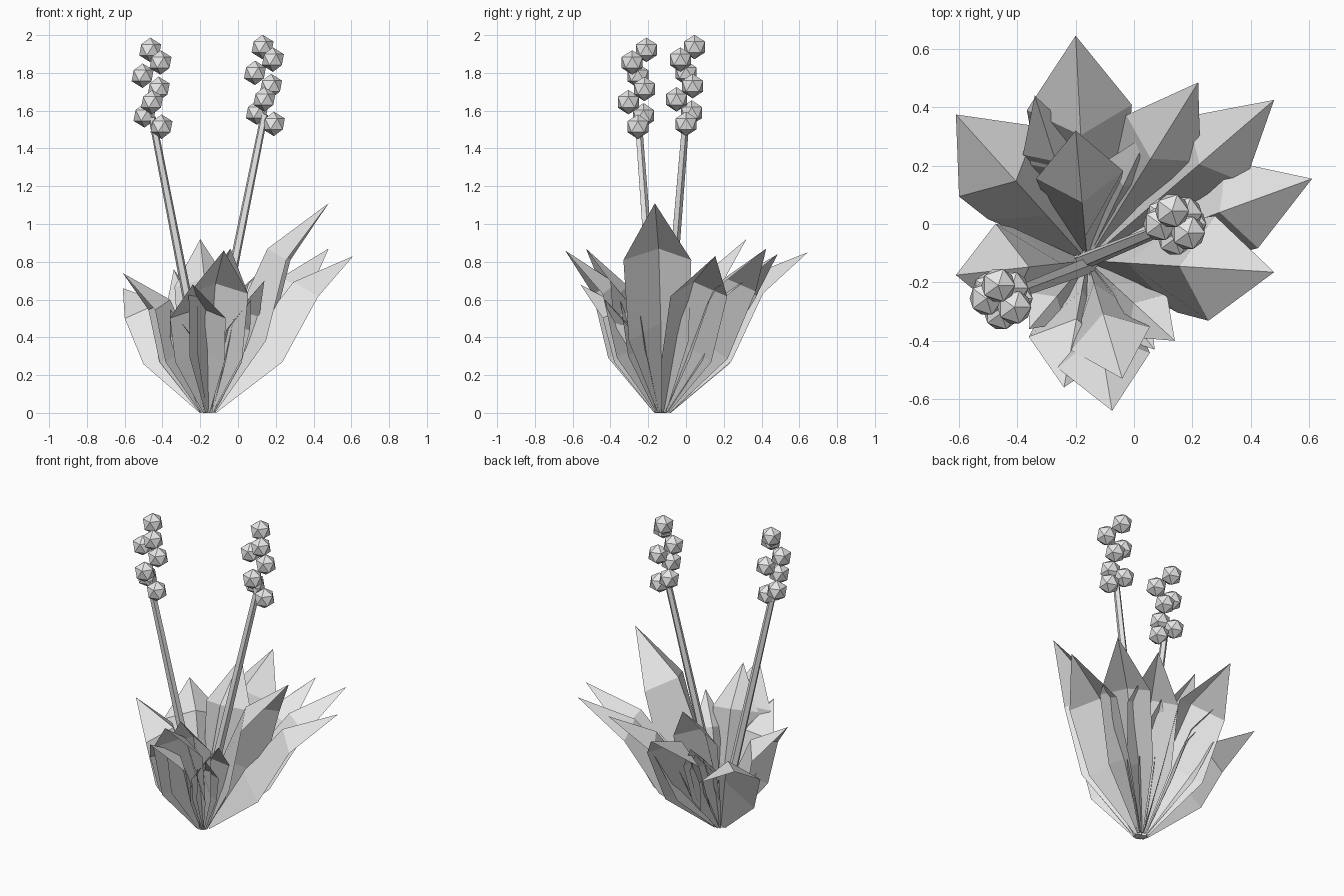
import bpy
import bmesh
from mathutils import Vector

cube = bpy.data.objects.get("Cube")
if cube:
    bpy.data.objects.remove(cube, do_unlink=True)

grey = bpy.data.materials.new("light grey")
grey.use_nodes = True
grey.diffuse_color = (0.8, 0.8, 0.8, 1)
grey.node_tree.nodes["Principled BSDF"].inputs["Base Color"].default_value = (0.8, 0.8, 0.8, 1)

CENTRE = Vector((-0.16, -0.125, 0))
UP = Vector((0, 0, 1))


def finish(bm, name):
    mesh = bpy.data.meshes.new(name)
    bm.to_mesh(mesh)
    bm.free()
    mesh.materials.append(grey)
    obj = bpy.data.objects.new(name, mesh)
    bpy.context.collection.objects.link(obj)
    return obj


def leaf(name, tip, width):
    """Pointed arching leaf with a raised midrib and drooping sides."""
    tip = Vector(tip)
    out = Vector((tip.x - CENTRE.x, tip.y - CENTRE.y, 0)).normalized()
    base = CENTRE + out * 0.04
    along = tip - base
    side = along.cross(UP).normalized()
    inward = side.cross(along).normalized()
    low_tip = max(0, 0.8 - tip.z)
    bm = bmesh.new()
    rows = []
    # Each row: position along, half width, midrib rise, edge rise
    for t, w, rib, edge in ((0, 0.12, 0.1, 0),
                            (0.37 + low_tip * 0.4, 0.88, 0.8, low_tip * 1.2 - 0.35),
                            (0.71, 1, 0.95, 0.25)):
        mid = base + along * t
        row = [mid + inward * width * rise + side * width * w * s
               for s, rise in ((-1, edge), (0, rib), (1, edge))]
        rows.append([bm.verts.new(p) for p in row])
    for low, high in zip(rows, rows[1:]):
        for i in (0, 1):
            bm.faces.new((low[i], low[i + 1], high[i + 1], high[i]))
    end = bm.verts.new(tip)
    for i in (0, 1):
        bm.faces.new((rows[-1][i], rows[-1][i + 1], end))
    for v in bm.verts:
        v.co.z = max(v.co.z, 0)
    finish(bm, name)


# Large leaves around the rosette: tip, half width
large = [
    ((-0.20, 0.645, 0.85), 0.18), ((0.22, 0.485, 0.84), 0.15),
    ((0.48, 0.425, 0.87), 0.15), ((0.61, 0.155, 0.83), 0.16),
    ((0.48, -0.165, 1.11), 0.18), ((-0.61, 0.375, 0.66), 0.18),
    ((-0.61, -0.175, 0.74), 0.16), ((-0.075, -0.64, 0.86), 0.16),
    ((-0.24, -0.56, 0.68), 0.15), ((-0.04, -0.53, 0.87), 0.14),
    ((-0.20, 0.32, 0.92), 0.15),
]
for n, (tip, width) in enumerate(large, 1):
    leaf(f"large_leaf_{n}", tip, width)

# Small leaves filling the gaps
small = [
    ((-0.34, 0.44, 0.76), 0.10), ((-0.33, 0.38, 0.70), 0.08),
    ((0.05, 0.31, 0.66), 0.09), ((0.14, -0.40, 0.70), 0.10),
    ((0.07, -0.43, 0.60), 0.08), ((-0.36, -0.36, 0.55), 0.08),
]
for n, (tip, width) in enumerate(small, 1):
    leaf(f"small_leaf_{n}", tip, width)


def stem(name, foot, top):
    """Straight five-sided tapering stalk."""
    foot, top = Vector(foot), Vector(top)
    axis = top - foot
    bm = bmesh.new()
    bmesh.ops.create_cone(bm, cap_ends=True, segments=5, radius1=0.03,
                          radius2=0.02, depth=axis.length)
    turn = UP.rotation_difference(axis)
    for v in bm.verts:
        v.co = turn @ v.co + (foot + top) / 2
        v.co.z = max(v.co.z, 0)
    finish(bm, name)


# Flower spikes: one cluster of buds repeated on both stems
buds = [(0.13, 0.045, 1.937), (0.185, -0.03, 1.87), (0.09, 0, 1.80),
        (0.175, 0.035, 1.73), (0.14, -0.05, 1.66), (0.10, 0.03, 1.59),
        (0.19, 0, 1.53)]
for side, shift, foot in (("left", (0, 0, 0), (-0.18, -0.13, 0)),
                          ("right", (-0.595, -0.255, -0.015), (-0.15, -0.14, 0))):
    shift = Vector(shift)
    stem(f"{side}_stem", foot, Vector((0.14, 0, 1.58)) + shift)
    for n, spot in enumerate(buds, 1):
        bm = bmesh.new()
        bmesh.ops.create_icosphere(bm, subdivisions=1, radius=0.065)
        bmesh.ops.translate(bm, verts=bm.verts, vec=Vector(spot) + shift)
        finish(bm, f"{side}_bud_{n}")
